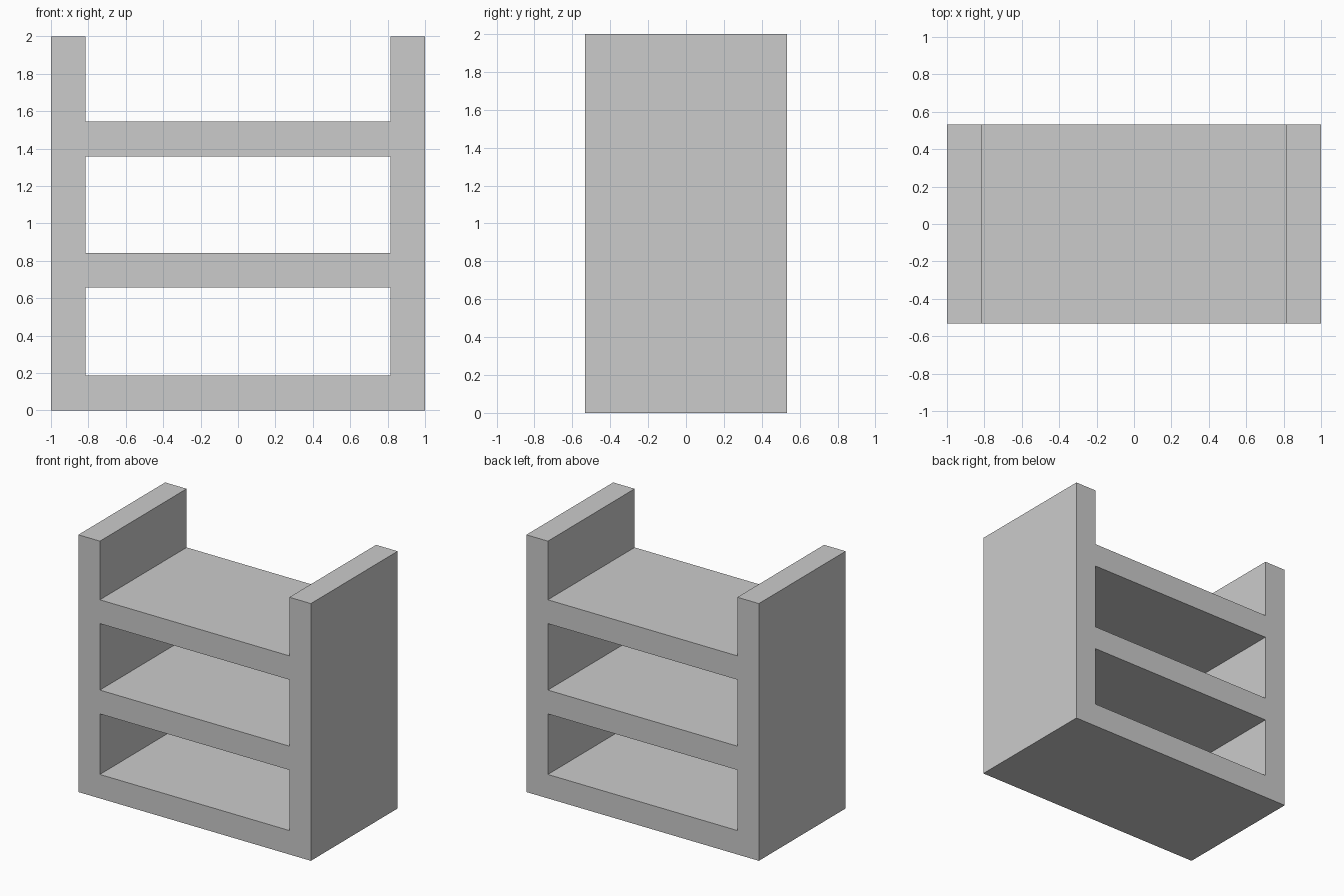
import bpy, bmesh
from mathutils import Vector

if "Cube" in bpy.data.objects:
    bpy.data.objects.remove(bpy.data.objects["Cube"])

HALF_DEPTH = 0.533
X = [-1, -0.815, 0.815, 1]                            # side panels at both ends
Z = [0, 0.186, 0.657, 0.842, 1.359, 1.544, 2]         # shelf bottoms and tops

bm = bmesh.new()
grid = [[bm.verts.new((x, -HALF_DEPTH, z)) for z in Z] for x in X]

# Front profile: solid side columns, shelves on every other row in the middle
for i in range(len(X) - 1):
    for j in range(len(Z) - 1):
        if i != 1 or j % 2 == 0:
            bm.faces.new((grid[i][j], grid[i + 1][j],
                          grid[i + 1][j + 1], grid[i][j + 1]))

# Push the profile back to full depth as one closed solid
front = bm.faces[:]
result = bmesh.ops.extrude_face_region(bm, geom=front, use_keep_orig=True)
back = [g for g in result["geom"] if isinstance(g, bmesh.types.BMVert)]
bmesh.ops.translate(bm, verts=back, vec=Vector((0, 2 * HALF_DEPTH, 0)))
bmesh.ops.recalc_face_normals(bm, faces=bm.faces)

# Merge coplanar strips on the outer sides and faces
bmesh.ops.dissolve_limit(bm, angle_limit=0.01, verts=bm.verts, edges=bm.edges)
bmesh.ops.recalc_face_normals(bm, faces=bm.faces)

mesh = bpy.data.meshes.new("shelf_unit")
bm.to_mesh(mesh)
bm.free()
bpy.context.collection.objects.link(bpy.data.objects.new("shelf_unit", mesh))
